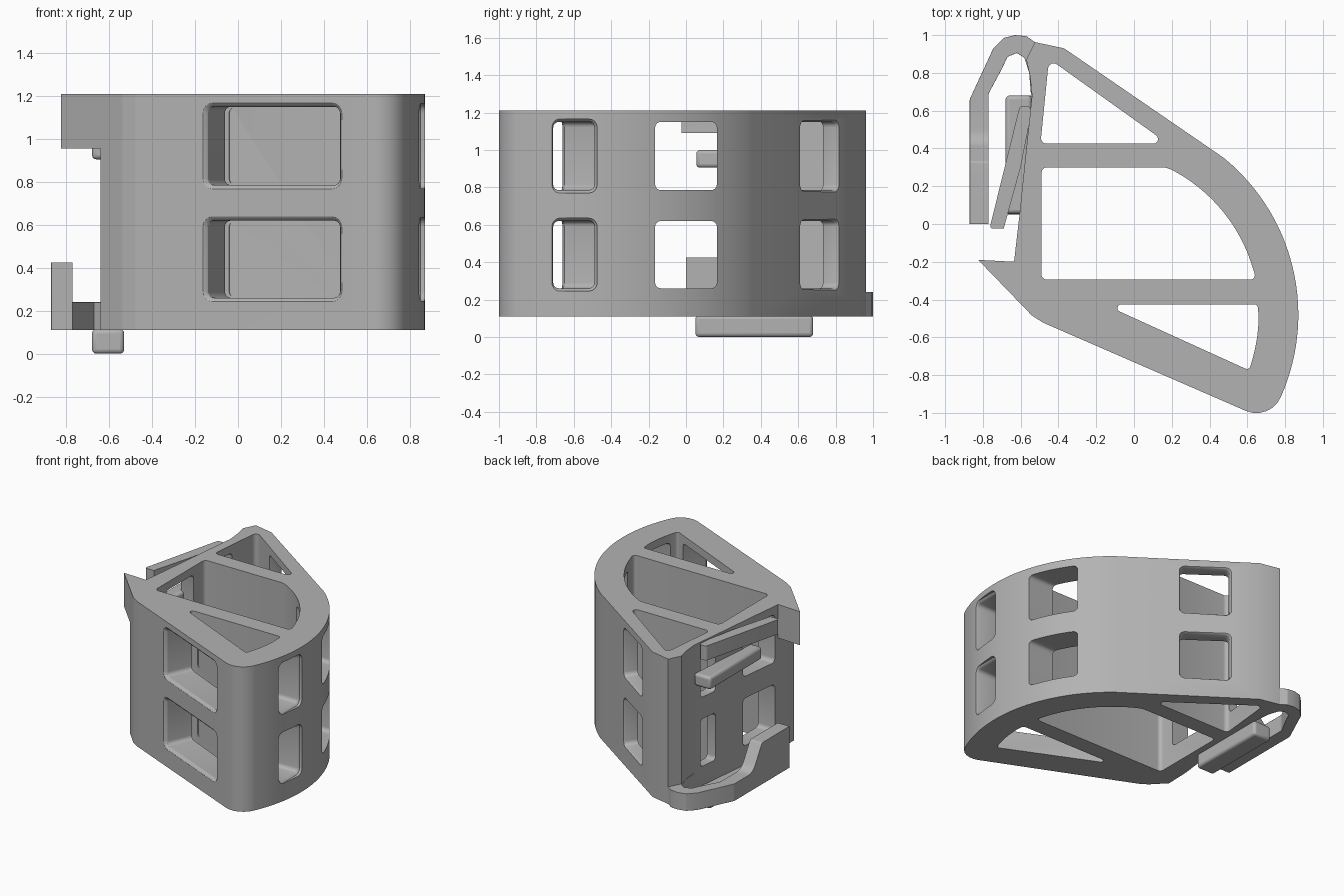
import bpy, bmesh, math
from mathutils import Vector, Matrix

old = bpy.data.objects.get("Cube")
if old:
    bpy.data.objects.remove(old, do_unlink=True)

grey = bpy.data.materials.new("light_grey")
grey.use_nodes = True
grey.diffuse_color = (0.45, 0.45, 0.45, 1)
grey.node_tree.nodes["Principled BSDF"].inputs["Base Color"].default_value = (0.45, 0.45, 0.45, 1)

BOTTOM, TOP = 0.11, 1.21
CENTRE = Vector((-0.2, -0.48))      # centre of the curved wall


def arc(radius, start, end, steps):
    """Points on the curved wall, angles in degrees."""
    angles = [math.radians(start + (end - start) * i / steps) for i in range(steps + 1)]
    return [(CENTRE.x + radius * math.cos(a), CENTRE.y + radius * math.sin(a)) for a in angles]


def rounded(points, steps=6):
    """Fillet every point that carries a radius as third value."""
    out = []
    for i, p in enumerate(points):
        c = Vector(p[:2])
        if len(p) < 3:
            out.append(c)
            continue
        a = (Vector(points[i - 1][:2]) - c).normalized()
        b = (Vector(points[(i + 1) % len(points)][:2]) - c).normalized()
        half = a.angle(b) / 2
        mid = c + (a + b).normalized() * (p[2] / math.sin(half))
        u = c + a * (p[2] / math.tan(half)) - mid
        v = c + b * (p[2] / math.tan(half)) - mid
        sweep = math.pi - 2 * half
        for k in range(steps + 1):
            t = k / steps
            out.append(mid + (u * math.sin((1 - t) * sweep) + v * math.sin(t * sweep)) / math.sin(sweep))
    return out


def loft(name, rings, bevel=0.0):
    """Closed solid through a list of equal rings."""
    bm = bmesh.new()
    loops = [[bm.verts.new(co) for co in ring] for ring in rings]
    n = len(loops[0])
    for low, high in zip(loops, loops[1:]):
        for i in range(n):
            bm.faces.new((low[i], low[(i + 1) % n], high[(i + 1) % n], high[i]))
    bm.faces.new(loops[0][::-1])
    bm.faces.new(loops[-1])
    bmesh.ops.recalc_face_normals(bm, faces=bm.faces)
    mesh = bpy.data.meshes.new(name)
    bm.to_mesh(mesh)
    bm.free()
    mesh.materials.append(grey)
    ob = bpy.data.objects.new(name, mesh)
    bpy.context.collection.objects.link(ob)
    if bevel:
        mod = ob.modifiers.new("soft_edges", "BEVEL")
        mod.width, mod.segments, mod.limit_method = bevel, 3, "ANGLE"
        mod.angle_limit = math.radians(40)
    return ob


def prism(name, points, z0, z1, bevel=0.0):
    flat = rounded(points)
    return loft(name, [[(p.x, p.y, z) for p in flat] for z in (z0, z1)], bevel)


def activate(ob):
    bpy.ops.object.select_all(action="DESELECT")
    ob.select_set(True)
    bpy.context.view_layer.objects.active = ob


def combine(ob, tool, operation="DIFFERENCE"):
    mod = ob.modifiers.new("cut", "BOOLEAN")
    mod.operation, mod.solver, mod.object = operation, "EXACT", tool
    activate(ob)
    bpy.ops.object.modifier_apply(modifier=mod.name)
    bpy.data.objects.remove(tool, do_unlink=True)


def window(origin, inward, half, z0, z1, depth, flare):
    """Rounded window cutter running from a wall point inwards."""
    d = Vector(inward).normalized()
    side = Vector((-d.y, d.x))
    rings = []
    for t, grow in ((-0.25, flare), (0, flare), (0.006, flare * 0.5), (0.02, 0), (depth, 0)):
        w, lo, hi = half + grow, z0 - grow, z1 + grow
        r = 0.03 + grow
        ring = rounded([(-w, lo, r), (w, lo, r), (w, hi, r), (-w, hi, r)], 4)
        centre = Vector(origin) + d * t
        rings.append([(*(centre + side * p.x), p.y) for p in ring])
    return loft("window_cutter", rings)


# Main body outline
outline = [(-0.64, -0.38), (-0.54, -0.485, 0.06), (-0.48, -0.523, 0.04), (0.72, -1.045, 0.14)]
outline += arc(1.07, -24, 51, 30)
outline += [(-0.37, 0.93), (-0.525, 0.963), (-0.57, 0.87), (-0.55, 0.78), (-0.54, 0.68),
            (-0.595, 0.16), (-0.605, 0.06), (-0.635, -0.2)]
body = prism("body", outline, BOTTOM, TOP)

# Three vertical shafts
middle = [(-0.49, 0.3, 0.03), (-0.49, -0.295, 0.03), (0.65, -0.295, 0.025)]
middle += arc(0.865, 16, 63, 16) + [(0.16, 0.3)]
back = [(-0.495, 0.425, 0.03), (0.18, 0.425, 0.025), (-0.45, 0.875, 0.03)]
front = [(-0.16, -0.425, 0.02), (0.655, -0.425, 0.02)] + arc(0.86, -1, -15, 6) + [(0.61, -0.775, 0.02)]
for shaft in (middle, back, front):
    combine(body, prism("shaft_cutter", shaft, 0, 1.4))

# Two rows of windows in every wall
for z0, z1 in ((0.26, 0.62), (0.785, 1.15)):
    cutters = [
        ((0.16, -0.801), (0.4, 0.92), 0.335, 0.27, 0.018),    # front wall
        ((-0.05, 0.717), (-0.555, -0.83), 0.175, 0.16, 0.015),  # back wall
        ((0.85, -0.6), (-1, 0), 0.11, 0.3, 0.015),            # curved wall, front
        ((0.87, 0), (-1, 0), 0.165, 0.6, 0),                  # curved wall, centre
        ((-0.66, 0), (1, 0), 0.165, 0.3, 0),                  # left wall, centre
        ((-0.62, 0.53), (1, 0), 0.08, 0.2, 0),                # left wall, back
    ]
    for origin, inward, half, depth, flare in cutters:
        combine(body, window(origin, inward, half, z0, z1, depth, flare))

# Pointed catch at the top of the side wall
catch = prism("pointed_catch", [(-0.825, -0.19), (-0.54, -0.485), (-0.52, -0.3), (-0.63, -0.2)], 0.955, TOP)

# Rails on the side wall
upper_rail = prism("upper_rail", [(-0.765, -0.025, 0.015), (-0.69, -0.025), (-0.6, 0.3), (-0.545, 0.58),
                                  (-0.55, 0.625, 0.02), (-0.605, 0.625, 0.02)], 1.09, 1.2)
rail = [(-0.68, 0.05), (-0.53, 0.05), (-0.53, 0.68), (-0.68, 0.68)]
middle_rail = prism("middle_rail", [(-0.68, 0.055), (-0.58, 0.055), (-0.54, 0.68), (-0.68, 0.68)], 0.905, 1.0, 0.02)
bottom_rail = prism("bottom_rail", rail, 0, 0.115, 0.02)

# Curved arm reaching around the side
arm = prism("hook_arm", [
    (-0.525, 0.963), (-0.57, 0.995), (-0.63, 1.0), (-0.69, 0.985), (-0.745, 0.93), (-0.87, 0.66, 0.05),
    (-0.87, 0.0), (-0.77, 0.0), (-0.77, 0.69, 0.05), (-0.7, 0.82), (-0.67, 0.885), (-0.62, 0.905),
    (-0.58, 0.88), (-0.555, 0.8), (-0.545, 0.68), (-0.51, 0.68), (-0.5, 0.9)], BOTTOM, 0.24)

# Raised end of the arm, with a concave ramp
side = rounded([(0.0, BOTTOM), (0.62, BOTTOM), (0.62, 0.24), (0.44, 0.24, 0.1),
                (0.33, 0.425, 0.02), (0.0, 0.425)])
tip = loft("hook_tip", [[(x, p.x, p.y) for p in side] for x in (-0.87, -0.77)])
combine(arm, tip, "UNION")
mod = arm.modifiers.new("soft_edges", "BEVEL")
mod.width, mod.segments, mod.limit_method = 0.018, 3, "ANGLE"
mod.angle_limit = math.radians(50)

# Smooth shading with crisp edges
for ob in (body, catch, upper_rail, middle_rail, bottom_rail, arm):
    activate(ob)
    bpy.ops.object.shade_smooth_by_angle(angle=math.radians(30))
